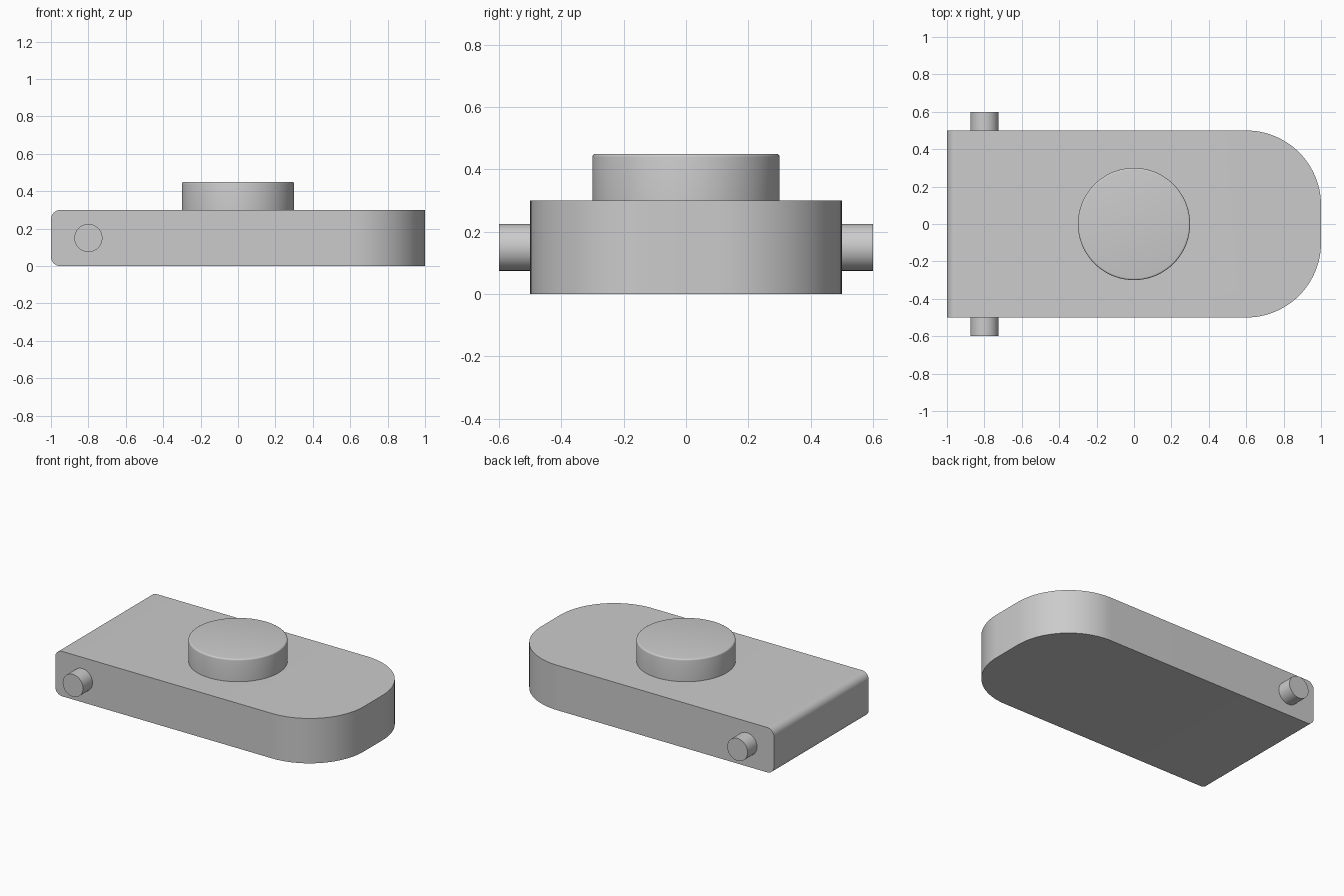
import bpy, bmesh, math
from mathutils import Matrix, Vector

cube = bpy.data.objects.get("Cube")
if cube:
    bpy.data.objects.remove(cube, do_unlink=True)

# Single plain grey
grey = bpy.data.materials.new("plain_grey")
grey.use_nodes = True
colour = (0.6, 0.6, 0.6, 1)
grey.diffuse_color = colour
grey.node_tree.nodes["Principled BSDF"].inputs["Base Color"].default_value = colour


def finish(name, bm):
    bmesh.ops.recalc_face_normals(bm, faces=bm.faces)
    mesh = bpy.data.meshes.new(name)
    bm.to_mesh(mesh)
    bm.free()
    mesh.materials.append(grey)
    obj = bpy.data.objects.new(name, mesh)
    bpy.context.collection.objects.link(obj)
    bpy.ops.object.select_all(action='DESELECT')
    obj.select_set(True)
    bpy.context.view_layer.objects.active = obj
    bpy.ops.object.shade_smooth_by_angle(angle=math.radians(30))
    return obj


def cylinder(name, radius, depth, matrix, sides=64, top_bevel=0):
    bm = bmesh.new()
    bmesh.ops.create_cone(bm, cap_ends=True, segments=sides, radius1=radius,
                          radius2=radius, depth=depth)
    if top_bevel:
        rim = [e for e in bm.edges if all(v.co.z > 0 for v in e.verts)]
        bmesh.ops.bevel(bm, geom=rim, offset=top_bevel, segments=4,
                        profile=0.5, affect='EDGES')
    bm.transform(matrix)
    return finish(name, bm)


# Body plate: square at one end, large corner radii at the other
HALF_X, HALF_Y, HEIGHT, CORNER, STEPS = 1.0, 0.5, 0.3, 0.4, 24
outline = [(-HALF_X, -HALF_Y)]
for side, start in ((-1, -math.pi / 2), (1, 0)):
    for i in range(STEPS + 1):
        a = start + i * math.pi / 2 / STEPS
        outline.append((HALF_X - CORNER + CORNER * math.cos(a),
                        side * (HALF_Y - CORNER) + CORNER * math.sin(a)))
outline.append((-HALF_X, HALF_Y))

bm = bmesh.new()
base = bm.faces.new([bm.verts.new((x, y, 0)) for x, y in outline])
result = bmesh.ops.extrude_face_region(bm, geom=[base], use_keep_orig=True)
top = [g for g in result["geom"] if isinstance(g, bmesh.types.BMVert)]
bmesh.ops.translate(bm, verts=top, vec=(0, 0, HEIGHT))
bmesh.ops.recalc_face_normals(bm, faces=bm.faces)

# Round the upper and lower edges of the square end
end_edges = [e for e in bm.edges
             if all(v.co.x < -HALF_X + 0.001 for v in e.verts)
             and abs(e.verts[0].co.z - e.verts[1].co.z) < 0.001]
bmesh.ops.bevel(bm, geom=end_edges, offset=0.05, segments=8,
                profile=0.5, affect='EDGES')
finish("body_plate", bm)

# Raised round boss with a softened rim
cylinder("top_boss", 0.3, 0.15, Matrix.Translation((0, 0, 0.375)), 96, 0.01)

# Side pins
for name, side in (("front_pin", -1), ("back_pin", 1)):
    cylinder(name, 0.075, 0.1, Matrix.Translation(Vector((-0.8, side * 0.55, 0.15)))
             @ Matrix.Rotation(math.pi / 2, 4, 'X'), 48)
